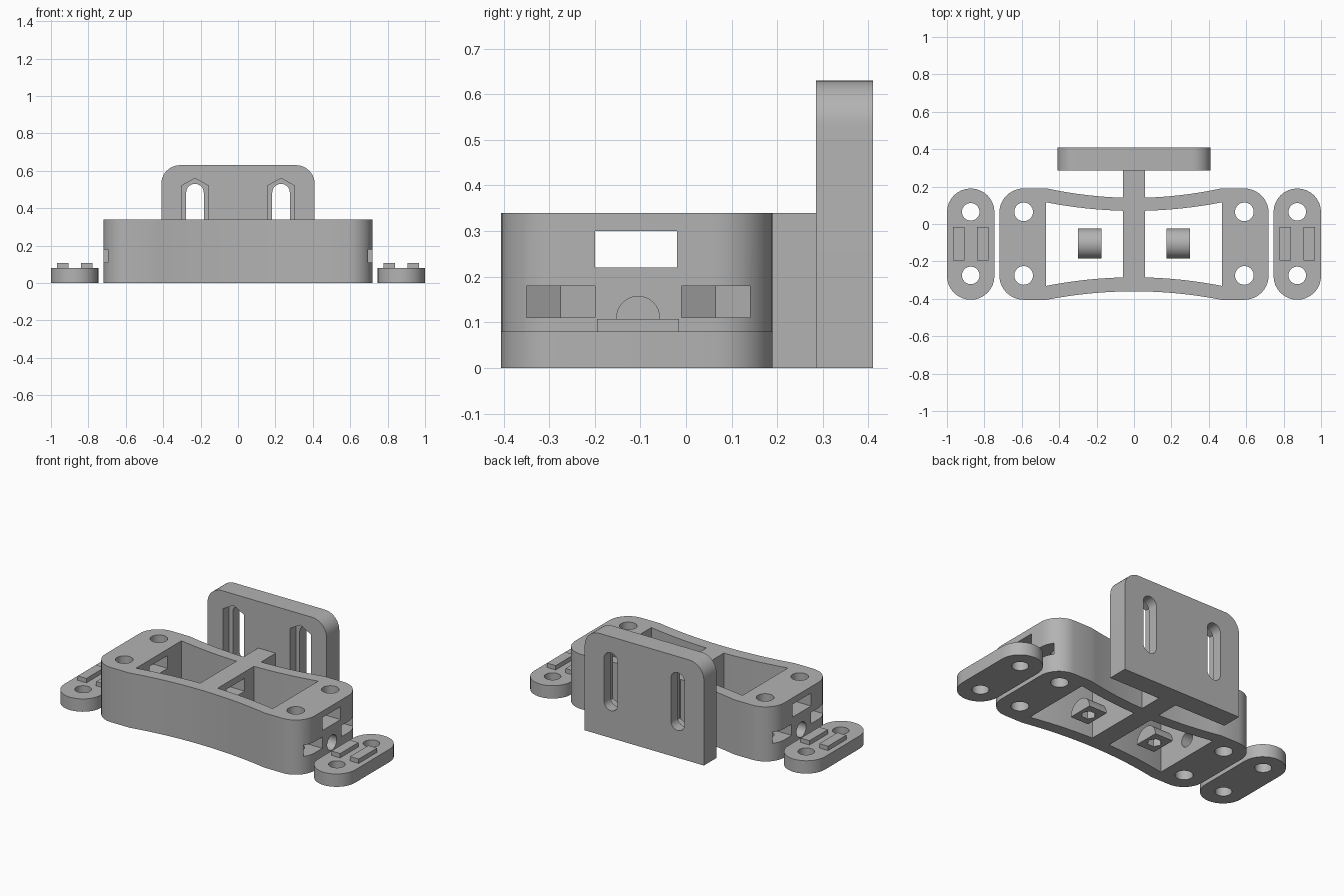
import bpy, bmesh
from math import sin, cos, pi, radians
from mathutils import Matrix

cube = bpy.data.objects.get("Cube")
if cube:
    bpy.data.objects.remove(cube, do_unlink=True)

GREY = (0.45, 0.45, 0.45, 1.0)
grey = bpy.data.materials.new("plain grey")
grey.use_nodes = True
grey.diffuse_color = GREY
grey.node_tree.nodes["Principled BSDF"].inputs["Base Color"].default_value = GREY

# Axis frames: a profile drawn in (u, v) is extruded along the named axis
FRAMES = {
    "Z": Matrix(((1, 0, 0), (0, 1, 0), (0, 0, 1))),
    "X": Matrix(((0, 0, 1), (1, 0, 0), (0, 1, 0))),
    "Y": Matrix(((1, 0, 0), (0, 0, 1), (0, 1, 0))),
}


def prism(name, outline, low, high, axis="Z"):
    """Extrude a flat outline between two positions on an axis."""
    bm = bmesh.new()
    frame = FRAMES[axis]
    base = bm.faces.new([bm.verts.new(frame @ Matrix.Translation((u, v, low)).translation)
                         for u, v in outline])
    grown = bmesh.ops.extrude_face_region(bm, geom=[base])
    tops = [g for g in grown["geom"] if isinstance(g, bmesh.types.BMVert)]
    shift = frame @ Matrix.Translation((0, 0, high - low)).translation
    bmesh.ops.translate(bm, verts=tops, vec=shift)
    bmesh.ops.recalc_face_normals(bm, faces=bm.faces)
    mesh = bpy.data.meshes.new(name)
    bm.to_mesh(mesh)
    bm.free()
    mesh.materials.append(grey)
    obj = bpy.data.objects.new(name, mesh)
    bpy.context.collection.objects.link(obj)
    return obj


def arc(u, v, r, start, end, steps=10):
    return [(u + r * cos(radians(start + (end - start) * i / steps)),
             v + r * sin(radians(start + (end - start) * i / steps))) for i in range(steps + 1)]


def ring(u, v, r, sides=32, turn=0):
    return [(u + r * cos(turn + 2 * pi * i / sides), v + r * sin(turn + 2 * pi * i / sides))
            for i in range(sides)]


def rect(u0, u1, v0, v1):
    return [(u0, v0), (u1, v0), (u1, v1), (u0, v1)]


def slot(u, v0, v1, r):
    """Upright outline with round ends."""
    return arc(u, v1 - r, r, 0, 180, 16) + arc(u, v0 + r, r, 180, 360, 16)


def cut(obj, cutters):
    bpy.context.view_layer.objects.active = obj
    for cutter in cutters:
        mod = obj.modifiers.new("cut", "BOOLEAN")
        mod.operation = "DIFFERENCE"
        mod.solver = "EXACT"
        mod.object = cutter
        bpy.ops.object.modifier_apply(modifier=mod.name)
        bpy.data.objects.remove(cutter, do_unlink=True)


def smooth(obj):
    bpy.ops.object.select_all(action="DESELECT")
    obj.select_set(True)
    bpy.context.view_layer.objects.active = obj
    bpy.ops.object.shade_smooth_by_angle(angle=radians(30))


MID = -0.105           # depth of the body's centre line
HOLES = (MID - 0.17, MID + 0.17)
HEIGHT = 0.34


def waist(x, edge, dip):
    """Gentle curve of the long walls, deepest in the middle."""
    return edge - dip * (1 - (x / 0.465) ** 2)


# Waisted body with rounded corners
xs = [0.465 - 0.93 * i / 24 for i in range(25)]
back = [(x, waist(x, 0.19, 0.05)) for x in xs]
front = [(-x, waist(x, -0.405, -0.045)) for x in xs]
r = 0.13
outline = (arc(0.72 - r, 0.19 - r, r, 0, 90) + back
           + arc(r - 0.72, 0.19 - r, r, 90, 180)
           + arc(r - 0.72, r - 0.405, r, 180, 270) + front
           + arc(0.72 - r, r - 0.405, r, 270, 360))
body = prism("body", outline, 0, HEIGHT)

cutters = [prism("cable_tunnel", rect(-0.2, -0.02, 0.22, 0.30), -0.9, 0.9, "X")]
for side in (-1, 1):
    # Large open window beside the centre rib
    wx = [0.06 + 0.41 * i / 14 for i in range(15)]
    window = ([(side * x, waist(x, 0.115, 0.045)) for x in wx]
              + [(side * x, waist(x, -0.33, -0.045)) for x in reversed(wx)])
    cutters.append(prism("window", window, -0.1, 0.5))
    # Round hole through the end wall
    cutters.append(prism("end_hole", ring(MID, 0.11, 0.047),
                         min(side * 0.4, side * 0.8), max(side * 0.4, side * 0.8), "X"))
    for y in HOLES:
        cutters.append(prism("bolt_hole", ring(side * 0.59, y, 0.05), -0.1, 0.5))
        # Nut slot entering from the end, pointed at its inner end
        nut = [(side * x, y + dy) for x, dy in
               ((0.8, -0.075), (0.8, 0.075), (0.547, 0.075), (0.503, 0), (0.547, -0.075))]
        cutters.append(prism("nut_slot", nut, 0.11, 0.18))
cut(body, cutters)
smooth(body)

# Arm joining the body to the upright plate
prism("plate_arm", rect(-0.06, 0.06, 0.13, 0.29), 0, HEIGHT)

# Upright mounting plate with slotted holes and pointed nut channels
plate = prism("mounting_plate", [(-0.41, 0), (0.41, 0)] + arc(0.31, 0.53, 0.1, 0, 90)
              + arc(-0.31, 0.53, 0.1, 90, 180), 0.285, 0.41, "Y")
cutters = []
for x in (-0.23, 0.23):
    cutters.append(prism("plate_slot", slot(x, 0.17, 0.53, 0.047), 0.2, 0.5, "Y"))
    channel = [(x - 0.072, 0.18), (x, 0.14), (x + 0.072, 0.18),
               (x + 0.072, 0.52), (x, 0.56), (x - 0.072, 0.52)]
    cutters.append(prism("nut_channel", channel, 0.2, 0.345, "Y"))
cut(plate, cutters)
smooth(plate)

for side, label in ((1, "left"), (-1, "right")):
    # Half-round block with a blind hole beneath
    x = side * 0.237
    block = prism(label + "_half_round_block", arc(MID, 0, 0.08, 0, 180, 24),
                  x - 0.062, x + 0.062, "X")
    cut(block, [prism("blind_hole", ring(x, MID, 0.042, 6), -0.1, 0.045)])
    smooth(block)

    # Clamp foot with two holes and two raised tabs
    x = side * 0.873
    foot = prism(label + "_clamp_foot", slot(x, -0.405, 0.19, 0.127), 0, 0.08)
    cut(foot, [prism("foot_hole", ring(x, y, 0.047), -0.1, 0.2) for y in HOLES])
    smooth(foot)
    for tab, dx in (("inner", -side * 0.064), ("outer", side * 0.064)):
        prism(f"{label}_{tab}_tab", rect(x + dx - 0.03, x + dx + 0.03, -0.195, -0.015),
              0.075, 0.107)
